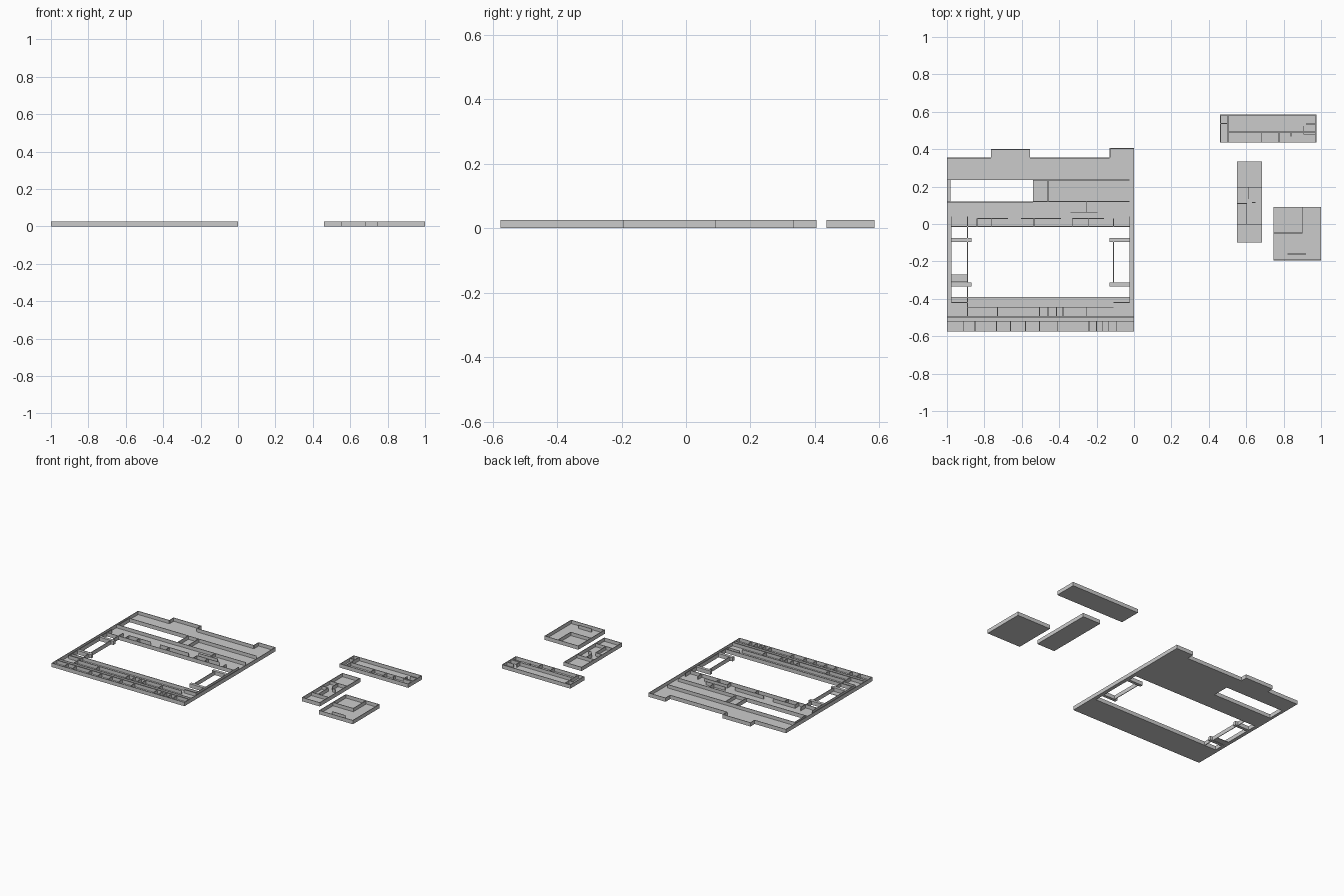
import bpy, bmesh

if "Cube" in bpy.data.objects:
    bpy.data.objects.remove(bpy.data.objects["Cube"])

H = 0.026      # wall height
F = 0.003      # floor thickness
T = 0.004      # wall thickness


def add_box(bm, x0, y0, x1, y1, z0, z1):
    lower = [bm.verts.new((x, y, z0)) for x, y in ((x0, y0), (x1, y0), (x1, y1), (x0, y1))]
    face = bm.faces.new(lower)
    out = bmesh.ops.extrude_face_region(bm, geom=[face])
    for v in out["geom"]:
        if isinstance(v, bmesh.types.BMVert):
            v.co.z = z1


def boxes(name, rects, z0, z1):
    bm = bmesh.new()
    for r in rects:
        add_box(bm, *r, z0, z1)
    bmesh.ops.recalc_face_normals(bm, faces=bm.faces[:])
    me = bpy.data.meshes.new(name)
    bm.to_mesh(me)
    bm.free()
    ob = bpy.data.objects.new(name, me)
    bpy.context.collection.objects.link(ob)
    return ob


def hwall(y, x0, x1):
    return (x0, y - T / 2, x1, y + T / 2)


def vwall(x, y0, y1):
    return (x - T / 2, y0, x + T / 2, y1)


def outline(pts):
    # Closed run of axis-aligned walls, counter-clockwise, kept inside the edge
    walls = []
    for (ax, ay), (bx, by) in zip(pts, pts[1:] + pts[:1]):
        if ay == by:
            s = T if bx > ax else -T
            walls.append((min(ax, bx), min(ay, ay + s), max(ax, bx), max(ay, ay + s)))
        else:
            s = -T if by > ay else T
            walls.append((min(ax, ax + s), min(ay, by), max(ax, ax + s), max(ay, by)))
    return walls


def rect_pts(x0, y0, x1, y1):
    return [(x0, y0), (x1, y0), (x1, y1), (x0, y1)]


# Main floor plate around the courtyard and the light well
boxes("main_floor", [
    (-1, -.575, 0, -.39), (-1, -.39, -.975, -.015), (-.025, -.39, 0, -.015),
    (-1, -.015, 0, .12), (-1, .12, -.98, .235), (-.54, .12, 0, .235),
    (-1, .235, 0, .355), (-.765, .355, -.555, .40), (-.13, .355, 0, .405),
    (-.975, -.31, -.89, -.27)], 0, F)

# Outer walls with two rear projections
boxes("main_outer_walls", outline([
    (-1, -.575), (0, -.575), (0, .405), (-.13, .405), (-.13, .355), (-.555, .355),
    (-.555, .40), (-.765, .40), (-.765, .355), (-1, .355)]), 0, H)

# Walls facing the courtyard and the light well
boxes("courtyard_walls", [
    hwall(-.392, -.975, -.025), hwall(-.013, -.975, -.025),
    vwall(-.977, -.42, .04), vwall(-.023, -.42, .04),
    vwall(-.89, -.495, .04), vwall(-.11, -.32, -.085),
    hwall(-.42, -.975, -.89), hwall(-.42, -.11, -.025)], 0, H)
boxes("light_well_walls", [
    hwall(.118, -1, -.54), hwall(.237, -1, -.54),
    vwall(-.982, .118, .237), vwall(-.538, .118, .237)], 0, H)

# Short piers on both sides of the courtyard
boxes("courtyard_piers", [(x, y, x + .105, y + .02)
                          for x in (-.975, -.13) for y in (-.095, -.333)], 0, H)

# Front wing: rooms on both sides of a corridor
front = [hwall(-.52, -1, 0), hwall(-.497, -1, 0), hwall(-.445, -.89, -.11)]
front += [vwall(x, -.575, -.52) for x in (
    -.91, -.85, -.735, -.66, -.58, -.505, -.41, -.24, -.20, -.17, -.135, -.095)]
front += [vwall(x, -.497, -.445) for x in (-.73, -.505, -.46, -.415, -.38, -.255)]
boxes("front_wing_partitions", front, F, H)

# Middle wing rooms and rear hall
middle = [hwall(.03, a, b) for a, b in ((-.84, -.675), (-.605, -.39), (-.33, -.16))]
middle += [vwall(x, -.015, .03) for x in (-.84, -.76, -.535, -.33, -.245, -.11)]
middle += [hwall(.063, -.34, -.195), vwall(-.255, .063, .12), vwall(-.46, .12, .235),
           hwall(.12, -.54, -.025), hwall(.235, -.54, -.025)]
boxes("middle_wing_partitions", middle, F, H)


# Three detached blocks
def block(name, r, partitions):
    boxes(name + "_floor", [r], 0, F)
    boxes(name + "_outer_walls", outline(rect_pts(*r)), 0, H)
    boxes(name + "_partitions", partitions, F, H)


block("long_block", (.46, .435, .975, .585), [
    vwall(.503, .435, .585), hwall(.492, .503, .975), hwall(.537, .46, .503),
    vwall(.683, .435, .492), vwall(.775, .435, .492), vwall(.84, .468, .492),
    hwall(.535, .92, .975), hwall(.48, .905, .975), vwall(.905, .48, .525)])
block("narrow_block", (.55, -.10, .685, .335), [
    hwall(.197, .55, .685), hwall(-.002, .55, .685), vwall(.613, .135, .197),
    hwall(.11, .55, .603), vwall(.603, 0, .11), hwall(.115, .63, .65)])
block("square_block", (.745, -.195, 1, .092), [
    hwall(-.048, .745, .90), vwall(.90, -.05, .092), hwall(-.16, .82, .92)])
